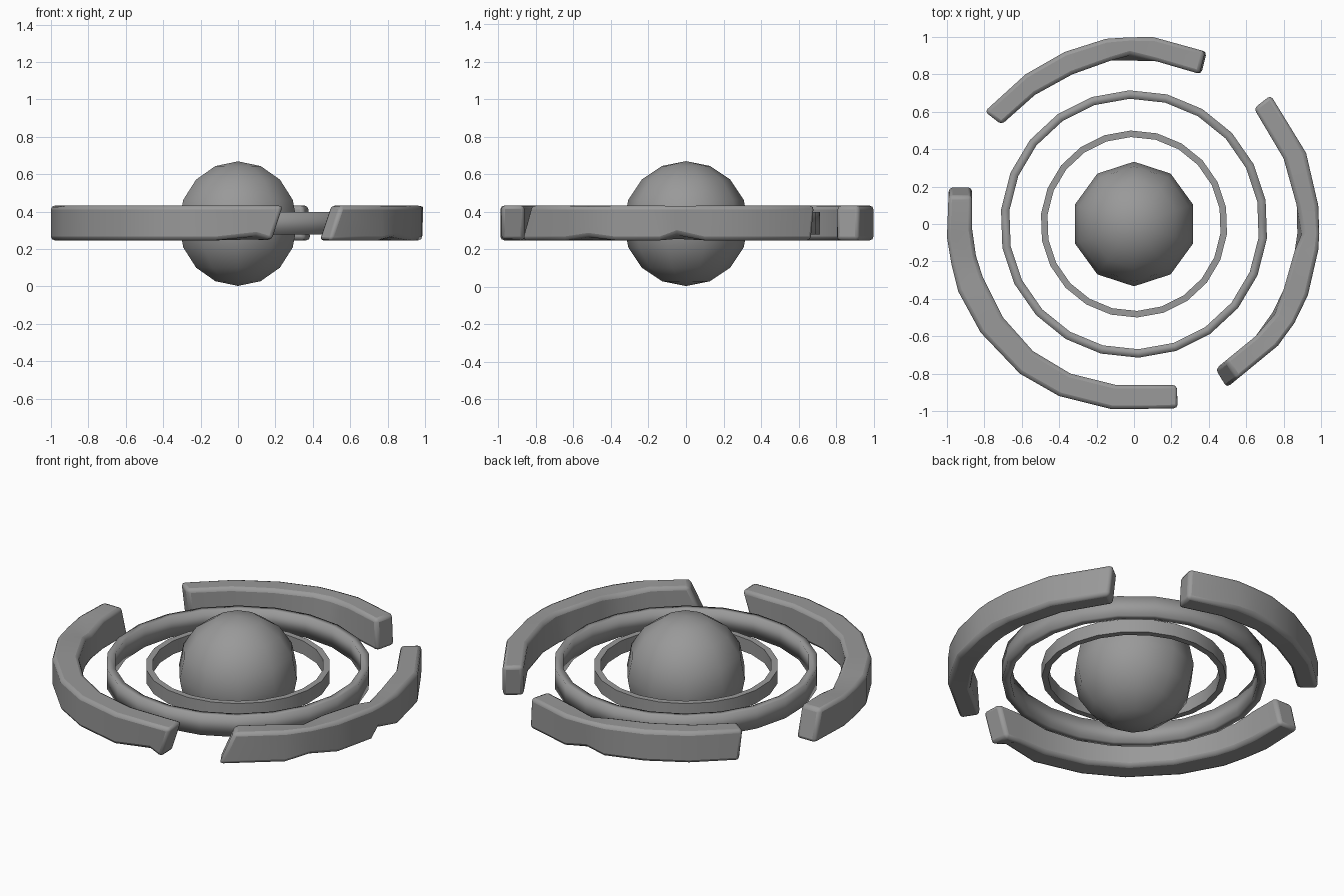
import bpy, bmesh, math

if "Cube" in bpy.data.objects:
    bpy.data.objects.remove(bpy.data.objects["Cube"])

mat = bpy.data.materials.new("stone grey")
mat.diffuse_color = (0.32, 0.32, 0.32, 1)
mat.use_nodes = True
mat.node_tree.nodes["Principled BSDF"].inputs["Base Color"].default_value = mat.diffuse_color
MID = 0.338  # height of the ring plane


def finish(ob, angle):
    ob.data.materials.clear()
    ob.data.materials.append(mat)
    bpy.ops.object.select_all(action='DESELECT')
    ob.select_set(True)
    bpy.context.view_layer.objects.active = ob
    bpy.ops.object.shade_smooth_by_angle(angle=math.radians(angle))


def sweep(name, sections, closed):
    """Skin a list of four-corner cross-sections into a solid."""
    bm = bmesh.new()
    loops = [[bm.verts.new(p) for p in s] for s in sections]
    n = len(loops)
    for i in range(n if closed else n - 1):
        a, b = loops[i], loops[(i + 1) % n]
        for k in range(4):
            m = (k + 1) % 4
            bm.faces.new((a[k], a[m], b[m], b[k]))
    if not closed:
        bm.faces.new(loops[0])
        bm.faces.new(loops[-1])
    bmesh.ops.recalc_face_normals(bm, faces=bm.faces)
    me = bpy.data.meshes.new(name)
    bm.to_mesh(me)
    bm.free()
    ob = bpy.data.objects.new(name, me)
    bpy.context.collection.objects.link(ob)
    return ob


# Central sphere
bpy.ops.mesh.primitive_uv_sphere_add(segments=10, ring_count=8, radius=0.333,
                                     location=(0, 0, 0.336))
ball = bpy.context.object
ball.name = "central_sphere"
finish(ball, 60)


# Thin closed rings
def ring(name, outer, inner, half, smooth, sides=22):
    secs = []
    for i in range(sides):
        a = math.radians(92) + math.tau * i / sides
        c, s = math.cos(a), math.sin(a)
        secs.append([(r * c, r * s, MID + h) for r, h in
                     ((outer, -half), (outer, half), (inner, half), (inner, -half))])
    finish(sweep(name, secs, True), smooth)


ring("inner_ring", 0.50, 0.465, 0.04, 30)
ring("middle_ring", 0.715, 0.67, 0.06, 100)


# Chunky broken outer arcs: (outer x, outer y, inner x, inner y) per section
# slant = how far the bottom reaches past the top at the first and last end
# dents = section index, corner (0 outer low, 1 outer top, 2 inner top), radial, rise
def arc(name, pts, slant, dents=()):
    secs = []
    for xo, yo, xi, yi in pts:
        secs.append([[xo, yo, 0.247], [xo, yo, 0.432], [xi, yi, 0.432], [xi, yi, 0.247]])
    for end, nxt, s in ((0, 1, slant[0]), (-1, -2, slant[1])):
        dx, dy = (secs[end][0][j] - secs[nxt][0][j] for j in (0, 1))
        length = math.hypot(dx, dy)
        corners = (1, 2) if s > 0 else (0, 3)   # shorten the top or the bottom
        for k in corners:
            secs[end][k][0] -= abs(s) * dx / length
            secs[end][k][1] -= abs(s) * dy / length
    for i, k, dr, dz in dents:
        p = secs[i][k]
        f = 1 + dr / math.hypot(p[0], p[1])
        secs[i][k] = [p[0] * f, p[1] * f, p[2] + dz]
    ob = sweep(name, secs, False)
    bev = ob.modifiers.new("worn edges", 'BEVEL')
    bev.width, bev.segments = 0.02, 2
    bev.limit_method, bev.angle_limit = 'ANGLE', math.radians(40)
    finish(ob, 35)


arc("back_arc",
    [(0.39, 0.92, 0.36, 0.80), (0.10, 1.0, 0.12, 0.87), (-0.03, 1.0, -0.02, 0.87),
     (-0.15, 0.99, -0.12, 0.875), (-0.37, 0.92, -0.33, 0.80), (-0.58, 0.80, -0.53, 0.69),
     (-0.80, 0.60, -0.71, 0.53)],
    (0.01, -0.02), [(2, 2, 0.035, -0.01), (2, 0, -0.02, 0.02)])
arc("right_arc",
    [(0.73, 0.69, 0.64, 0.62), (0.92, 0.38, 0.80, 0.35), (0.985, 0.10, 0.87, 0.10),
     (0.995, -0.05, 0.87, -0.05), (0.985, -0.14, 0.86, -0.14), (0.93, -0.38, 0.80, -0.35),
     (0.86, -0.53, 0.74, -0.47), (0.77, -0.65, 0.65, -0.60), (0.49, -0.88, 0.43, -0.78)],
    (-0.02, 0.08), [(3, 0, -0.035, 0.035), (3, 2, 0.03, -0.01), (6, 2, 0.02, -0.02),
                    (6, 0, -0.02, 0.02)])
arc("left_arc",
    [(-0.99, 0.20, -0.865, 0.20), (-1.0, -0.07, -0.865, -0.03), (-0.975, -0.22, -0.845, -0.17),
     (-0.94, -0.36, -0.81, -0.28), (-0.82, -0.58, -0.70, -0.50), (-0.61, -0.80, -0.54, -0.68),
     (-0.40, -0.92, -0.34, -0.80), (-0.12, -0.99, -0.10, -0.86), (0.10, -0.99, 0.08, -0.86),
     (0.24, -0.985, 0.235, -0.86)],
    (0.05, -0.06), [(2, 2, -0.0, -0.03), (8, 0, -0.02, 0.025)])
